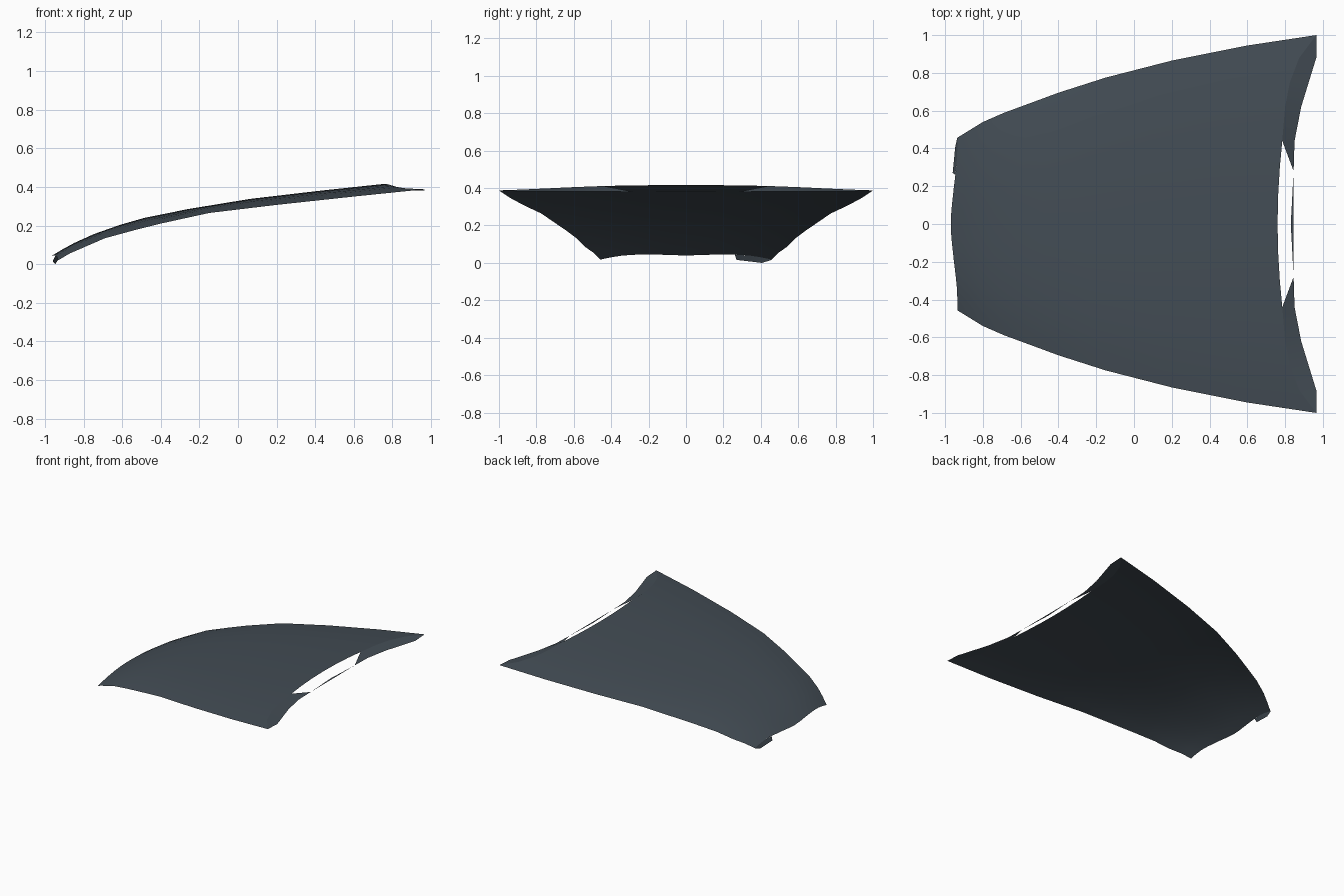
import bpy

if "Cube" in bpy.data.objects:
    bpy.data.objects.remove(bpy.data.objects["Cube"])

paint = bpy.data.materials.new("dark slate")
paint.diffuse_color = (0.056, 0.073, 0.090, 1)
paint.use_nodes = True
paint.node_tree.nodes["Principled BSDF"].inputs["Base Color"].default_value = paint.diffuse_color


def interp(table, t):
    """Piecewise linear lookup in a list of (key, value)."""
    for (a, fa), (b, fb) in zip(table, table[1:]):
        if t <= b:
            return fa + (fb - fa) * (t - a) / (b - a)
    return table[-1][1]


def make(name, verts, faces):
    mesh = bpy.data.meshes.new(name)
    mesh.from_pydata(verts, [], faces)
    mesh.materials.append(paint)
    ob = bpy.data.objects.new(name, mesh)
    bpy.context.collection.objects.link(ob)
    bpy.context.view_layer.objects.active = ob
    ob.select_set(True)
    bpy.ops.object.shade_smooth_by_angle(angle=0.6)
    ob.select_set(False)
    return ob


# Plan width, crown line and side edge line along x
WIDTH = [(-.935, .457), (-.8, .54), (-.69, .588), (-.4, .695), (-.15, .775),
         (.2, .865), (.6, .945), (.8, .98), (.965, 1)]
CROWN = [(-.97, .04), (-.87, .1), (-.69, .181), (-.48, .241), (-.2, .297),
         (.14, .35), (.76, .416), (.97, .425)]
EDGE = [(-.97, 0), (-.935, .018), (-.87, .056), (-.69, .134), (-.54, .175),
        (-.27, .243), (-.15, .265), (.2, .307), (.45, .333), (.86, .38), (.97, .388)]
# Front and rear ends across the width
FRONT = [(0, -.97), (.15, -.967), (.3, -.96), (.44, -.953), (.62, -.943),
         (.8, -.935), (1, -.935)]
REAR = [(0, .76), (.15, .763), (.3, .772), (.44, .785), (.62, .80),
        (.75, .825), (.88, .875), (1, .965)]


def surface(u, v):
    a = abs(v)
    xf, xr = interp(FRONT, a), interp(REAR, a)
    x = xf + (xr - xf) * u
    y = v * interp(WIDTH, -.935 + 1.9 * u)
    e, c = interp(EDGE, x), interp(CROWN, x)
    return (x, y, e + (c - e) * (1 - a ** 2.5))


# Curved main panel
us = [(x + .935) / 1.9 for x in (-.935, -.87, -.8, -.69, -.54, -.4, -.15, .2, .6, .965)]
half = [.15, .3, .44, .62, .75, .88, 1]
vs = [-v for v in reversed(half)] + [0] + half
n = len(vs)
make("hood_panel", [surface(u, v) for u in us for v in vs],
     [(i * n + j, (i + 1) * n + j, (i + 1) * n + j + 1, i * n + j + 1)
      for i in range(len(us) - 1) for j in range(n - 1)])

# Folded lips at the rear corners
LIP = [(.44, .85), (.62, .885), (.75, .925), (.88, .965)]
for side, label in ((1, "left"), (-1, "right")):
    verts = [(.845, .28 * side, .38)]
    for v, x in LIP:
        verts += [surface(1, v * side), (x, v * side, .381)]
    verts.append(surface(1, side))
    faces = [(0, 2, 1)] + [(k, k + 1, k + 3, k + 2) for k in (1, 3, 5)] + [(7, 8, 9)]
    if side < 0:
        faces = [f[::-1] for f in faces]
    make("rear_lip_" + label, verts, faces)

# Thin sliver joining the lips
make("rear_lip_bridge", [(.845, -.28, .38), (.845, .28, .38), (.83, 0, .381)], [(0, 1, 2)])

# Small flap under one front corner
top = [surface(0, v) for v in (.57, .75, .88, 1)]
low = [(-.96, .27, .016), (-.953, .34, .008), (-.947, .405, 0), (-.936, .455, .015)]
make("front_flap", top + low, [(k, k + 1, k + 5, k + 4) for k in range(3)])
